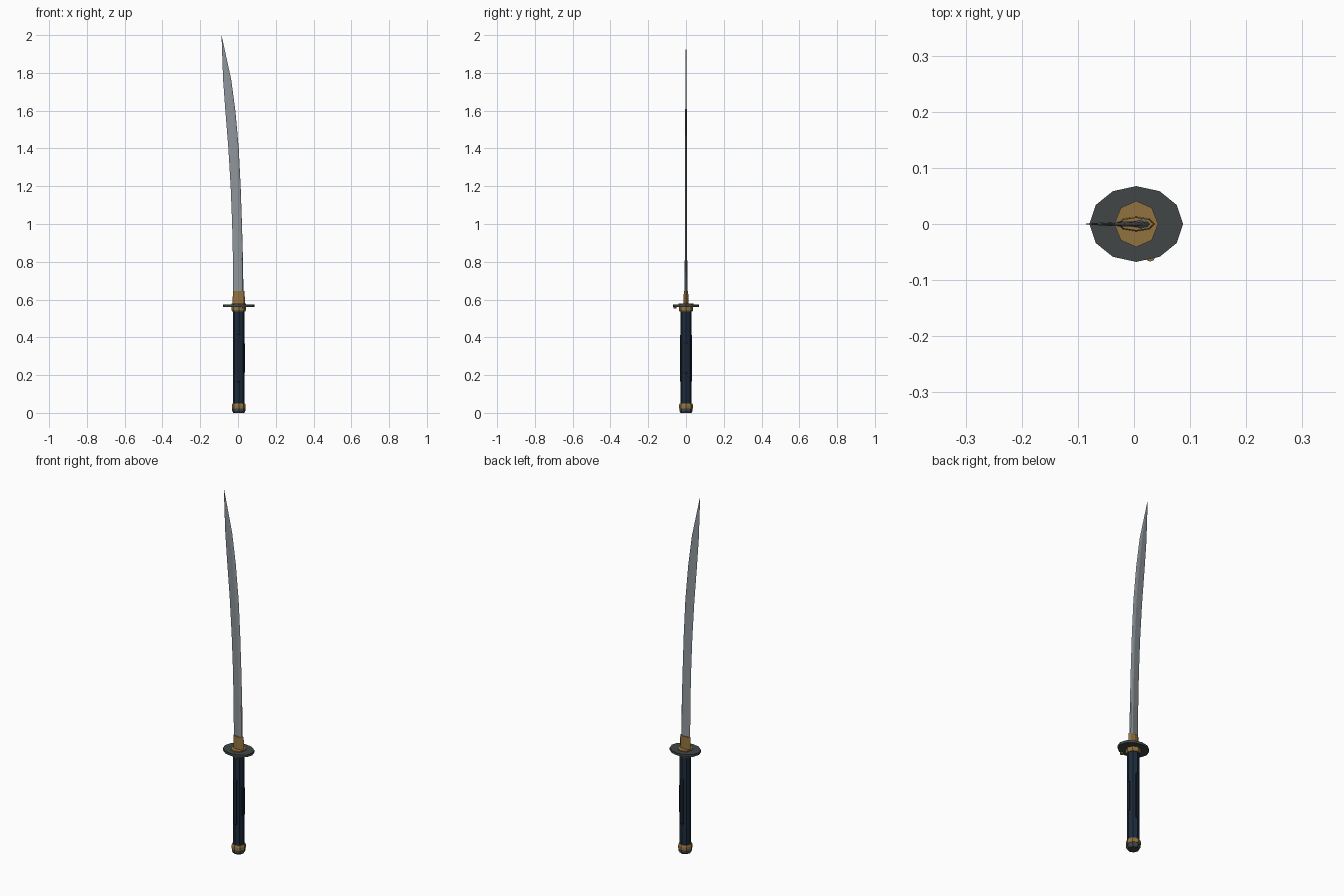
import bpy, bmesh, math

if "Cube" in bpy.data.objects:
    bpy.data.objects.remove(bpy.data.objects["Cube"])

CX = 0.004  # the grip axis sits slightly right of the overall centre


def material(name, rgb):
    m = bpy.data.materials.new(name)
    m.diffuse_color = (*rgb, 1)
    m.use_nodes = True
    m.node_tree.nodes["Principled BSDF"].inputs["Base Color"].default_value = m.diffuse_color
    return m


STEEL = material("blade steel", (0.27, 0.30, 0.325))
GOLD = material("aged gold", (0.29, 0.17, 0.05))
IRON = material("dark iron", (0.052, 0.062, 0.062))
NAVY = material("navy wrap", (0.012, 0.024, 0.045))
DARK = material("dark inlay", (0.010, 0.016, 0.026))


def loft(name, rings, mat):
    """Skin closed rings of equal point count and cap both ends."""
    bm = bmesh.new()
    loops = [[bm.verts.new(p) for p in ring] for ring in rings]
    n = len(loops[0])
    for a, b in zip(loops, loops[1:]):
        for i in range(n):
            j = (i + 1) % n
            bm.faces.new((a[i], a[j], b[j], b[i]))
    bm.faces.new(loops[0][::-1])
    bm.faces.new(loops[-1])
    bmesh.ops.remove_doubles(bm, verts=bm.verts, dist=1e-5)
    bmesh.ops.recalc_face_normals(bm, faces=bm.faces)
    me = bpy.data.meshes.new(name)
    bm.to_mesh(me)
    bm.free()
    me.materials.append(mat)
    ob = bpy.data.objects.new(name, me)
    bpy.context.collection.objects.link(ob)
    return ob


def turned(name, profile, sides, mat, cx=CX, cy=0.0):
    """Faceted elliptical solid; profile rows are (z, radius x, radius y)."""
    angles = [math.tau * i / sides for i in range(sides)]
    return loft(name, [[(cx + rx * math.cos(a), cy + ry * math.sin(a), z)
                        for a in angles] for z, rx, ry in profile], mat)


# Curved blade: (z, edge x, spine x, half thickness), edge faces -x
stations = [(0.575, -0.025, 0.030, 0.0085), (0.82, -0.027, 0.026, 0.0065),
            (1.0, -0.031, 0.021, 0.0055), (1.2, -0.039, 0.014, 0.005),
            (1.4, -0.051, 0.004, 0.0045), (1.6, -0.067, -0.014, 0.004),
            (1.765, -0.079, -0.036, 0.0035), (1.998, -0.0872, -0.0868, 0.0003)]
rings = []
for z, edge, spine, t in stations:
    ridge = edge + 0.70 * (spine - edge)
    back = edge + 0.93 * (spine - edge)
    rings.append([(edge, 0, z), (ridge, -t, z), (back, -t * 0.6, z),
                  (spine, 0, z), (back, t * 0.6, z), (ridge, t, z)])
loft("blade", rings, STEEL)

# Blade collar
turned("blade_collar", [(0.57, 0.033, 0.0135), (0.645, 0.031, 0.0115)], 8, GOLD)

# Guard with washers above and below
turned("guard", [(0.56, 0.0835, 0.0675), (0.573, 0.0835, 0.0675)], 12, IRON)
turned("upper_washer", [(0.572, 0.039, 0.041), (0.578, 0.039, 0.041)], 8, GOLD)
turned("grip_collar", [(0.537, 0.034, 0.034), (0.545, 0.038, 0.038),
                       (0.561, 0.038, 0.038)], 8, GOLD)

# Small stud under the rim of the guard
turned("guard_stud", [(0.553, 0.009, 0.009), (0.562, 0.009, 0.009)], 8, GOLD,
       0.029, -0.058)

# Grip
turned("grip", [(0.04, 0.030, 0.030), (0.545, 0.030, 0.030)], 8, NAVY)

# Raised inlays on the front, back and spine side of the grip
for label, dx, dy in (("front", 0, -1), ("back", 0, 1), ("spine", 1, 0)):
    half = 0.13 if dy else 0.085
    w = 0.008
    rows = []
    for z, d, s in ((0.29 - half, 0.026, 0.6), (0.30 - half, 0.0325, 1),
                    (0.28 + half, 0.0325, 1), (0.29 + half, 0.026, 0.6)):
        rows.append([(CX + dx * r - dy * s * w * k, dy * r + dx * s * w * k, z)
                     for r, k in ((0.02, -1), (d, -1), (d, 1), (0.02, 1))])
    loft(label + "_grip_inlay", rows, DARK)

# Pommel ring and end cap
turned("pommel_ring", [(0.024, 0.037, 0.037), (0.040, 0.037, 0.037),
                       (0.050, 0.033, 0.033)], 8, GOLD)
turned("pommel_cap", [(0.0, 0.029, 0.029), (0.010, 0.035, 0.035),
                      (0.026, 0.035, 0.035)], 8, IRON)
